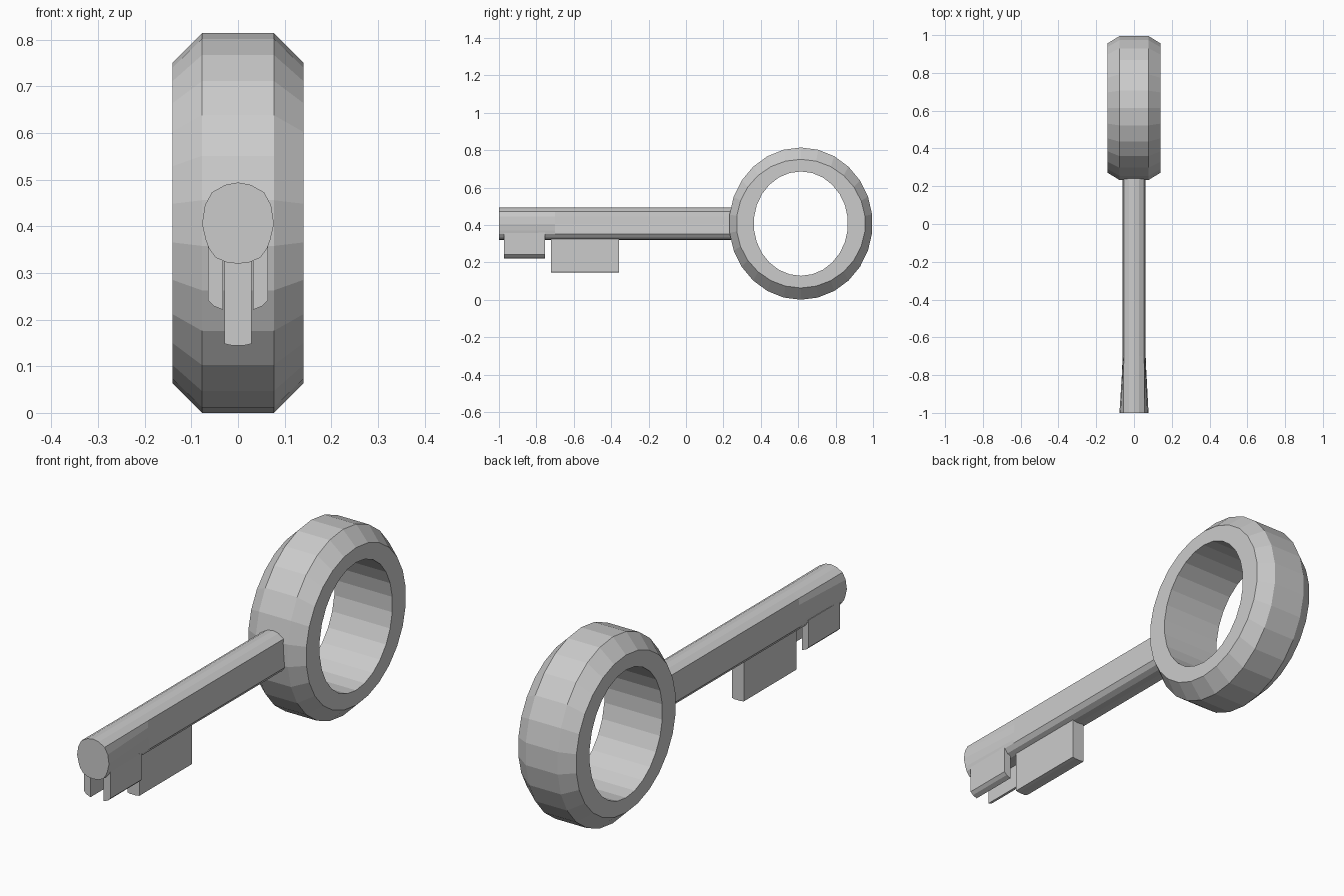
import bpy
from math import sin, cos, pi

if "Cube" in bpy.data.objects:
    bpy.data.objects.remove(bpy.data.objects["Cube"])


def loft(name, rings, close_loop=False):
    """Skin a list of equal-length vertex rings; cap the ends unless looped."""
    n = len(rings[0])
    verts = [v for r in rings for v in r]
    count = len(rings)
    faces = []
    for i in range(count if close_loop else count - 1):
        a, b = i * n, ((i + 1) % count) * n
        for j in range(n):
            k = (j + 1) % n
            faces.append((a + j, a + k, b + k, b + j))
    if not close_loop:
        faces.append(tuple(range(n))[::-1])
        faces.append(tuple(range((count - 1) * n, count * n)))
    mesh = bpy.data.meshes.new(name)
    mesh.from_pydata(verts, [], faces)
    mesh.update()
    ob = bpy.data.objects.new(name, mesh)
    bpy.context.collection.objects.link(ob)
    # consistent outward normals
    import bmesh
    bm = bmesh.new()
    bm.from_mesh(mesh)
    bmesh.ops.recalc_face_normals(bm, faces=bm.faces)
    bm.to_mesh(mesh)
    bm.free()
    return ob


def prism(name, outline, y0, y1):
    """Extrude an x-z outline along y."""
    return loft(name, [[(x, y, z) for x, z in outline] for y in (y0, y1)])


# Key bow: chamfered, slightly tall ring
CY, CZ, SIDES = 0.614, 0.407, 26
profile = [(-.14, .252, .279), (-.14, .345, .344), (-.077, .384, .407),
           (.077, .384, .407), (.14, .345, .344), (.14, .252, .279)]
rings = []
for i in range(SIDES):
    a = 2 * pi * i / SIDES + pi / 2
    rings.append([(x, CY + ry * cos(a), CZ + rz * sin(a)) for x, ry, rz in profile])
loft("bow_ring", rings, close_loop=True)

# Shaft: flat-sided bar flaring to a round tip
heights = [.494, .489, .473, .445, .405, .37, .352, .333, .323, .32]
tip = [0, .027, .056, .071, .077, .069, .062, .048, .025, 0]
body = [0, .027, .054, .056, .058, .061, .062, .048, .025, 0]


def section(widths, y):
    right = [(w, y, z) for w, z in zip(widths, heights)]
    left = [(-x, y, z) for x, y, z in right[1:-1]][::-1]
    return right + left


loft("shaft", [section(tip, -1), section(body, -.7), section(body, .3)])

# Front bit: two prongs with slanted feet
for side, label in ((1, "right"), (-1, "left")):
    prism("bit_prong_" + label,
          [(side * x, z) for x, z in ((.032, .36), (.064, .36), (.064, .241), (.052, .229), (.032, .221))],
          -.972, -.755)

# Rear bit: single central blade
prism("bit_blade", [(-.029, .35), (.029, .35), (.029, .148), (.015, .145), (-.015, .145), (-.029, .148)],
      -.722, -.358)
